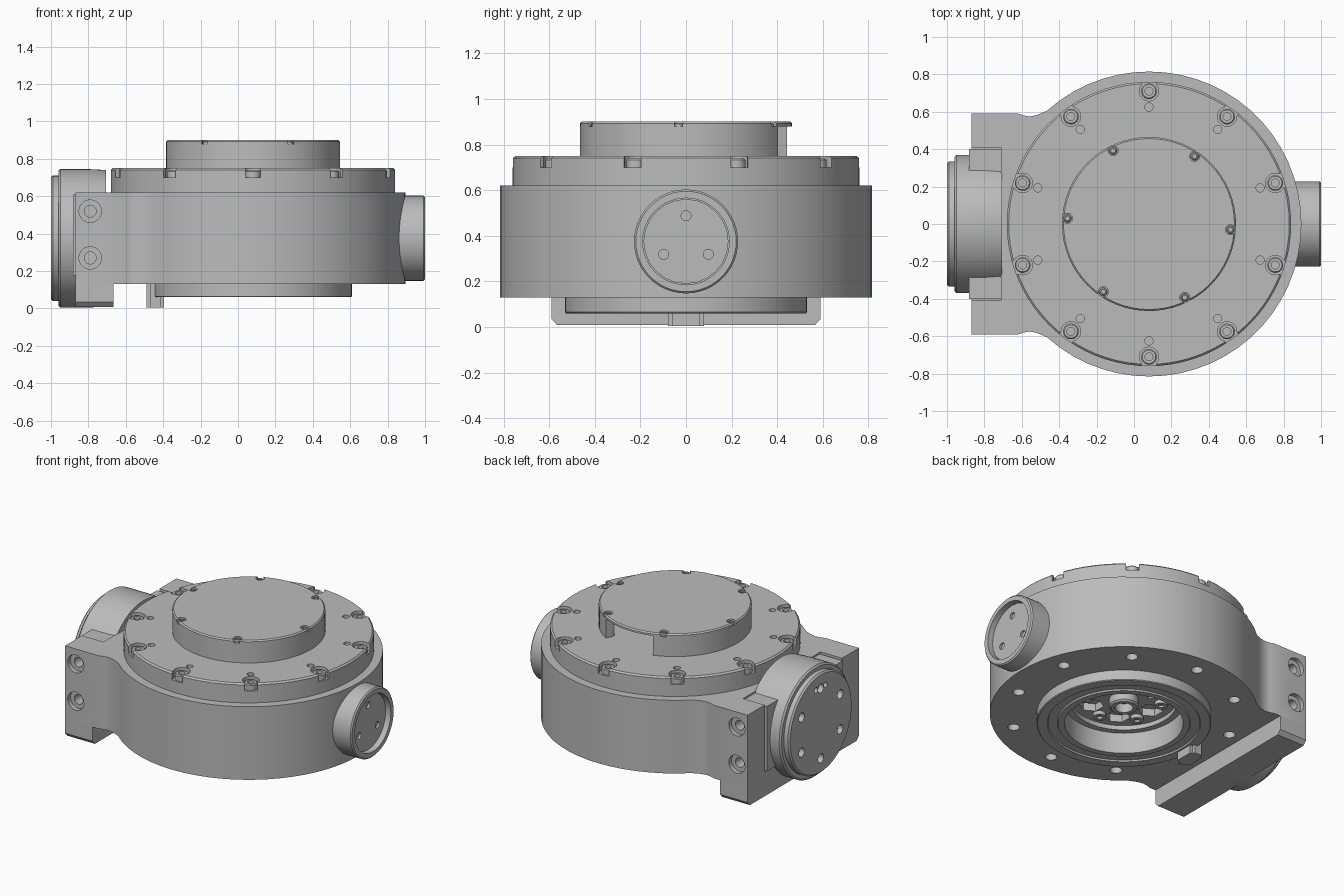
import bpy, bmesh
from math import cos, sin, pi, radians
from mathutils import Matrix, Vector

if "Cube" in bpy.data.objects:
    bpy.data.objects.remove(bpy.data.objects["Cube"], do_unlink=True)

CX = 0.08      # turntable axis
AZ = 0.375     # height of the drive axis
metal = bpy.data.materials.new("grey_metal")
metal.use_nodes = True
metal.diffuse_color = (0.5, 0.5, 0.5, 1)
metal.node_tree.nodes["Principled BSDF"].inputs["Base Color"].default_value = (0.5, 0.5, 0.5, 1)

UP = Matrix.Translation((CX, 0, 0))
ALONG_X = Matrix.Translation((0, 0, AZ)) @ Matrix.Rotation(pi / 2, 4, 'Y')


def polar(r, deg, z=0.0):
    return Vector((CX + r * cos(radians(deg)), r * sin(radians(deg)), z))


def finish(name, bm):
    bmesh.ops.recalc_face_normals(bm, faces=bm.faces)
    me = bpy.data.meshes.new(name)
    bm.to_mesh(me)
    bm.free()
    ob = bpy.data.objects.new(name, me)
    bpy.context.collection.objects.link(ob)
    me.materials.append(metal)
    return ob


def smooth(ob):
    bpy.ops.object.select_all(action='DESELECT')
    ob.select_set(True)
    bpy.context.view_layer.objects.active = ob
    bpy.ops.object.shade_smooth_by_angle(angle=radians(30))
    return ob


def lathe(name, profile, matrix=UP, segs=64, start=0, sweep=360):
    """Revolve a closed (radius, height) outline."""
    bm = bmesh.new()
    vs = [bm.verts.new((r, 0, z)) for r, z in profile]
    face = bm.faces.new(vs)
    full = sweep == 360
    bmesh.ops.rotate(bm, verts=vs, matrix=Matrix.Rotation(radians(start), 3, 'Z'))
    if full:
        edges = list(face.edges)
        bmesh.ops.delete(bm, geom=[face], context='FACES_ONLY')
        bmesh.ops.spin(bm, geom=edges, axis=(0, 0, 1), angle=2 * pi, steps=segs)
        bmesh.ops.remove_doubles(bm, verts=bm.verts, dist=1e-5)
    else:
        bmesh.ops.spin(bm, geom=[face], axis=(0, 0, 1), angle=radians(sweep), steps=segs)
        bmesh.ops.remove_doubles(bm, verts=bm.verts, dist=1e-5)
    bmesh.ops.transform(bm, matrix=matrix, verts=bm.verts)
    return smooth(finish(name, bm))


def rod(bm, a, b, r, segs=20):
    """Cylinder from point a to point b."""
    a, b = Vector(a), Vector(b)
    turn = (b - a).to_track_quat('Z', 'Y').to_matrix().to_4x4()
    bmesh.ops.create_cone(bm, cap_ends=True, segments=segs, radius1=r, radius2=r,
                          depth=(b - a).length, matrix=Matrix.Translation((a + b) / 2) @ turn)


def box(bm, lo, hi, matrix=Matrix()):
    lo, hi = Vector(lo), Vector(hi)
    m = Matrix.Translation((lo + hi) / 2) @ Matrix.Diagonal((*(hi - lo), 1))
    return bmesh.ops.create_cube(bm, size=1, matrix=matrix @ m)["verts"]


def cut(ob, bm):
    cutter = finish("cutter", bm)
    cutter.hide_render = True
    mod = ob.modifiers.new("cut", 'BOOLEAN')
    mod.operation, mod.solver, mod.use_self = 'DIFFERENCE', 'EXACT', True
    mod.object = cutter
    bpy.context.view_layer.objects.active = ob
    bpy.ops.object.modifier_apply(modifier=mod.name)
    bpy.data.objects.remove(cutter, do_unlink=True)
    smooth(ob)


def bolt(name, p, r, top, length):
    lathe(name, [(0, top - length), (r, top - length), (r, top - .006), (r - .006, top),
                 (r * .5, top), (r * .5, top - .02), (0, top - .02)],
          Matrix.Translation((p.x, p.y, 0)), 18)


# Main housing: round drum blending into a square mounting block
half = [(-.87, .59), (-.62, .59), (-.59, .58), (-.56, .575), (-.52, .582)]
arc = [tuple(polar(.815, 132 - 264 * i / 44).xy) for i in range(45)]
outline = half + arc + [(x, -y) for x, y in reversed(half)]
bm = bmesh.new()
base = bm.faces.new([bm.verts.new((x, y, .13)) for x, y in outline])
top = bmesh.ops.extrude_face_region(bm, geom=[base])["geom"]
bmesh.ops.translate(bm, verts=[v for v in top if isinstance(v, bmesh.types.BMVert)], vec=(0, 0, .49))
housing = finish("housing", bm)

bm = bmesh.new()
bolt_angles = [18 + 36 * k for k in range(10)]
for a in bolt_angles:
    rod(bm, polar(.69, a, .1), polar(.69, a, .25), .036)
for s in (-1, 1):
    for z in (.27, .52):
        rod(bm, (-.79, s * .7, z), (-.79, s * .56, z), .06, 28)
        rod(bm, (-.79, s * .58, z), (-.79, s * .44, z), .032)
box(bm, (-1, -.41, .17), (-.71, .41, .8))
rod(bm, (CX, 0, 0), (CX, 0, .23), .36, 64)
for k in range(6):
    rod(bm, polar(.21, 60 * k, .2), polar(.21, 60 * k, .28), .075, 6)
cut(housing, bm)

# Foot bar under the block, with chamfered lower ends
bm = bmesh.new()
pts = [(-.59, .14), (-.59, .035), (-.565, .008), (.565, .008), (.59, .035), (.59, .14)]
foot = bm.faces.new([bm.verts.new((-.87, y, z)) for y, z in pts])
ext = bmesh.ops.extrude_face_region(bm, geom=[foot])["geom"]
bmesh.ops.translate(bm, verts=[v for v in ext if isinstance(v, bmesh.types.BMVert)], vec=(.205, 0, 0))
finish("foot_bar", bm)

# Locating tab
bm = bmesh.new()
box(bm, (-.49, -.08, .005), (-.395, .08, .14))
bmesh.ops.bevel(bm, geom=[e for e in bm.edges if abs(e.verts[0].co.z - e.verts[1].co.z) > .1],
                offset=.02, segments=2, affect='EDGES')
finish("locating_tab", bm)

# Underside ring and hub details in the bore
lathe("underside_ring", [(.36, .14), (.36, .06), (.40, .06), (.405, .07), (.46, .07),
                         (.465, .06), (.525, .06), (.53, .065), (.53, .14)])
lathe("bore_hub", [(.055, .25), (.055, .17), (.08, .17), (.09, .18), (.09, .25)], segs=32)
lathe("bore_step", [(.32, .235), (.32, .20), (.365, .20), (.365, .235)])
for k in range(6):
    p = polar(.23, 30 + 60 * k)
    lathe("bore_screw", [(0, .24), (.04, .24), (.04, .205), (.018, .205), (.018, .22), (0, .22)],
          Matrix.Translation(p), 16)

# Lid with open bolt pockets and pin holes
lid = lathe("lid", [(0, .61), (.76, .61), (.76, .74), (.75, .75), (0, .75)], segs=80)
bm = bmesh.new()
for a in bolt_angles:
    rod(bm, polar(.71, a, .70), polar(.71, a, .8), .052, 24)
    turn = UP @ Matrix.Rotation(radians(a), 4, 'Z')
    box(bm, (.71, -.04, .70), (.8, .04, .8), turn)
    rod(bm, polar(.625, a, .71), polar(.625, a, .8), .022, 16)
cut(lid, bm)
for a in bolt_angles:
    bolt("lid_bolt", polar(.71, a), .042, .738, .045)

# Raised output housing: open-sided wall, cap and screws
lathe("output_wall", [(.42, .745), (.465, .745), (.465, .88), (.42, .88)],
      segs=60, start=108, sweep=312)
cap = lathe("output_cap", [(0, .88), (.465, .88), (.465, .892), (.457, .90), (0, .90)])
screw_angles = [-4 + 60 * k for k in range(6)]
bm = bmesh.new()
for a in screw_angles:
    rod(bm, polar(.437, a, .85), polar(.437, a, .95), .027, 18)
    box(bm, (.437, -.018, .85), (.5, .018, .95), UP @ Matrix.Rotation(radians(a), 4, 'Z'))
cut(cap, bm)
bm = bmesh.new()
for a in screw_angles:
    bolt("cap_screw", polar(.437, a), .022, .895, .03)
    rod(bm, polar(.428, a, .745), polar(.428, a, .88), .03, 16)
smooth(finish("cap_posts", bm))
bm = bmesh.new()
box(bm, (-.3, -.015, .745), (.3, .015, .80),
    Matrix.Translation((CX, .2, 0)) @ Matrix.Rotation(radians(-20), 4, 'Z'))
finish("inner_rib", bm)

# Drive unit on the block: round body, face disc with holes, mounting flange
lathe("drive_body", [(0, -.96), (.36, -.96), (.37, -.95), (.37, -.80), (.365, -.705), (0, -.705)], ALONG_X, 72)
disc = lathe("drive_face", [(0, -1), (.325, -1), (.335, -.99), (.335, -.95), (0, -.95)], ALONG_X, 64)
bm = bmesh.new()
for k in range(6):
    a = radians(30 + 60 * k)
    y, z = .235 * cos(a), AZ + .235 * sin(a)
    rod(bm, (-1.1, y, z), (-.965, y, z), .03)
for y in (-.05, .05):
    rod(bm, (-1.1, y, AZ + .24), (-.975, y, AZ + .24), .018, 14)
cut(disc, bm)
bm = bmesh.new()
box(bm, (-.882, -.40, .175), (-.712, .40, .61))
finish("drive_flange", bm)

# Side boss with a recessed three-hole cover
lathe("side_boss", [(0, .75), (.228, .75), (.228, .992), (.22, 1), (.19, 1), (.19, .95), (0, .95)],
      ALONG_X, 48)
cover = lathe("side_cover", [(0, .94), (.186, .94), (.186, .965), (0, .965)], ALONG_X, 24)
bm = bmesh.new()
for a in (90, 210, 330):
    y, z = .113 * cos(radians(a)), AZ + .113 * sin(radians(a))
    rod(bm, (.951, y, z), (1.1, y, z), .022, 16)
cut(cover, bm)
